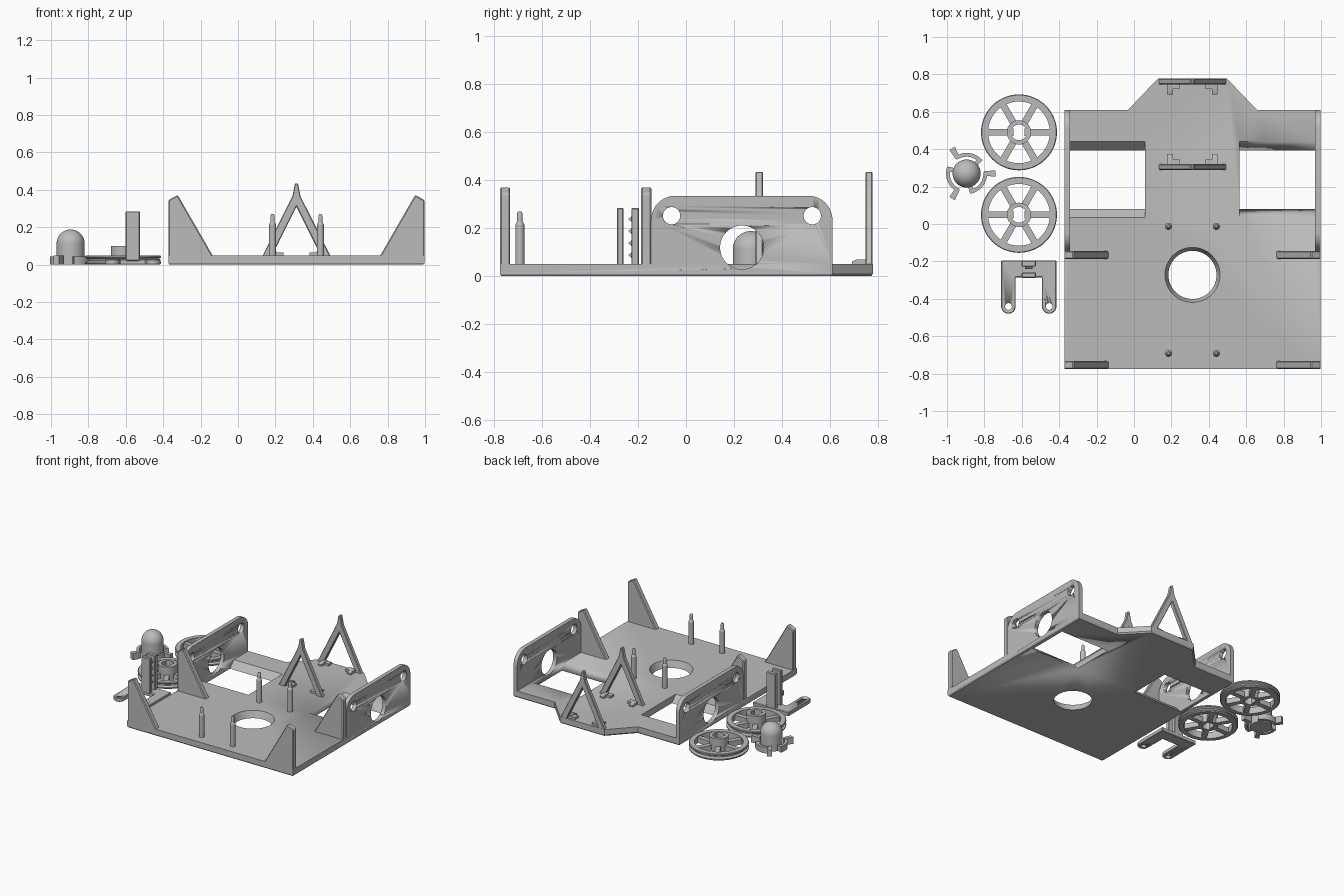
import bpy, bmesh, math
from mathutils import Matrix, Vector

if "Cube" in bpy.data.objects:
    bpy.data.objects.remove(bpy.data.objects["Cube"], do_unlink=True)

GREY = (0.5, 0.5, 0.5, 1)
grey = bpy.data.materials.new("plain_grey")
grey.use_nodes = True
grey.diffuse_color = GREY
grey.node_tree.nodes["Principled BSDF"].inputs["Base Color"].default_value = GREY

CX = 0.3125   # middle of the chassis
T = 0.05      # plate thickness


def activate(ob):
    bpy.ops.object.select_all(action='DESELECT')
    ob.select_set(True)
    bpy.context.view_layer.objects.active = ob


def finish(name, bm, matrix=None):
    bmesh.ops.remove_doubles(bm, verts=bm.verts, dist=1e-5)
    if matrix:
        bm.transform(matrix)
    bmesh.ops.recalc_face_normals(bm, faces=bm.faces)
    me = bpy.data.meshes.new(name)
    bm.to_mesh(me)
    bm.free()
    me.materials.append(grey)
    ob = bpy.data.objects.new(name, me)
    bpy.context.collection.objects.link(ob)
    activate(ob)
    bpy.ops.object.shade_smooth_by_angle(angle=math.radians(30))
    return ob


def prism(name, pts, axis, lo, hi, bevel=0, matrix=None):
    """Extrude a 2D outline along an axis."""
    place = {'x': lambda a, b, c: (c, a, b),
             'y': lambda a, b, c: (a, c, b),
             'z': lambda a, b, c: (a, b, c)}[axis]
    bm = bmesh.new()
    face = bm.faces.new([bm.verts.new(place(a, b, lo)) for a, b in pts])
    new = bmesh.ops.extrude_face_region(bm, geom=[face])['geom']
    move = Vector(place(0, 0, hi - lo))
    bmesh.ops.translate(bm, vec=move, verts=[v for v in new if isinstance(v, bmesh.types.BMVert)])
    bmesh.ops.recalc_face_normals(bm, faces=bm.faces)
    if bevel:
        bmesh.ops.bevel(bm, geom=bm.edges[:], offset=bevel, segments=1, affect='EDGES')
    return finish(name, bm, matrix)


def rect(x0, x1, y0, y1):
    return [(x0, y0), (x1, y0), (x1, y1), (x0, y1)]


def arc(cx, cy, r, a0, a1, n=10):
    steps = [math.radians(a0 + (a1 - a0) * i / n) for i in range(n + 1)]
    return [(cx + r * math.cos(a), cy + r * math.sin(a)) for a in steps]


def lathe(name, profile, x, y, closed=False, n=48):
    """Turn an (r, z) profile about a vertical axis."""
    bm = bmesh.new()
    vs = [bm.verts.new((r, 0, z)) for r, z in profile]
    es = [bm.edges.new(p) for p in zip(vs, vs[1:])]
    if closed:
        es.append(bm.edges.new((vs[-1], vs[0])))
    bmesh.ops.spin(bm, geom=vs + es, cent=(0, 0, 0), axis=(0, 0, 1),
                   angle=math.tau, steps=n)
    return finish(name, bm, Matrix.Translation((x, y, 0)))


def cut(ob, *cutters):
    for c in cutters:
        mod = ob.modifiers.new("cut", 'BOOLEAN')
        mod.operation = 'DIFFERENCE'
        mod.solver = 'EXACT'
        mod.object = c
        activate(ob)
        bpy.ops.object.modifier_apply(modifier=mod.name)
        bpy.data.objects.remove(c, do_unlink=True)


def disc(axis, a, b, r, lo, hi):
    return prism("cutter", arc(a, b, r, 0, 352.5, 47), axis, lo, hi)


# Chassis plate with a pointed rear and a chamfered underside
outline = [(-0.685, -0.775), (0.685, -0.775), (0.685, 0.61), (0.345, 0.61),
           (0.184, 0.778), (-0.184, 0.778), (-0.345, 0.61), (-0.685, 0.61)]
bm = bmesh.new()
loops = []
for inset, z in ((0.006, 0), (0, 0.01), (0, T)):
    loops.append([bm.verts.new((CX + x - math.copysign(inset, x),
                                y - math.copysign(inset, y), z)) for x, y in outline])
for low, high in zip(loops, loops[1:]):
    for i in range(len(low)):
        j = (i + 1) % len(low)
        bm.faces.new((low[i], low[j], high[j], high[i]))
bm.faces.new(loops[0])
bm.faces.new(loops[-1])
plate = finish("chassis_plate", bm)

# Tapered round opening
cut(plate, lathe("cutter", [(0, -0.01), (0.125, -0.01), (0.151, 0.06), (0, 0.06)],
                 CX, -0.272))

WINDOW = [(0.09, -0.01), (0.385, -0.01), (0.449, 0.06), (0.026, 0.06)]
CORNERS = arc(0.51, 0.235, 0.1, 0, 90) + arc(-0.045, 0.235, 0.1, 90, 180)
for s, side in ((-1, "right"), (1, "left")):
    def mx(d):
        return CX + s * d

    # Wheel windows with sloping ends
    cut(plate, prism("cutter", WINDOW, 'x', mx(0.2525), mx(0.655)))
    cut(plate, disc('x', 0.233, 0.12, 0.091, mx(0.64), mx(0.70)))

    # Side wall with axle and centre holes
    wall = prism(side + "_wall", [(-0.145, T), (0.61, T)] + CORNERS, 'x', mx(0.655), mx(0.685))
    for y, z, r in ((0.233, 0.12, 0.091), (-0.06, 0.252, 0.036), (0.526, 0.252, 0.036)):
        cut(wall, disc('x', y, z, r, mx(0.64), mx(0.70)))

    # Corner gussets
    shape = [(mx(0.685), 0.035), (mx(0.685), 0.345), (mx(0.635), 0.373), (mx(0.44), 0.035)]
    for place, y in (("front", -0.775), ("middle", -0.187)):
        prism(f"{place}_{side}_gusset", shape, 'y', y, y + 0.043, 0.006)

    # Stepped mounting posts
    for place, y in (("front", -0.692), ("middle", -0.013)):
        lathe(f"{place}_{side}_post",
              [(0, 0.04), (0.019, 0.04), (0.019, 0.215), (0.011, 0.228),
               (0.011, 0.262), (0.007, 0.27), (0, 0.27)], mx(0.128), y, n=24)

# A-shaped supports with small locating tabs
half = [(-0.185, 0.04), (-0.022, 0.365), (-0.008, 0.435)]
frame = half + [(-x, z) for x, z in reversed(half)] + [(0.135, 0.04), (0, 0.31), (-0.135, 0.04)]
for place, y, d in (("rear", 0.762, -1), ("middle", 0.305, 1)):
    prism(place + "_a_frame", [(CX + x, z) for x, z in frame], 'y', y - 0.015, y + 0.015, 0.004)
    for s, side in ((-1, "right"), (1, "left")):
        prism(f"{place}_{side}_tab",
              [(y, 0.04), (y + d * 0.07, 0.04), (y + d * 0.07, 0.062), (y + d * 0.05, 0.07), (y, 0.07)],
              'x', CX + s * 0.105, CX + s * 0.135)
        prism(f"{place}_{side}_tab_foot",
              rect(CX + s * 0.07, CX + s * 0.12, y, y + d * 0.04), 'z', 0.04, 0.066)

# Spoked wheels with a grooved rim
RIM = [(0.165, 0), (0.197, 0), (0.203, 0.006), (0.203, 0.014), (0.188, 0.022),
       (0.188, 0.03), (0.203, 0.038), (0.203, 0.046), (0.199, T), (0.165, T)]
HUB = [(0.042, 0), (0.065, 0), (0.065, 0.1), (0.042, 0.1)]
for place, y in (("rear", 0.49), ("front", 0.049)):
    x = -0.615
    lathe(place + "_wheel_rim", RIM, x, y, True, 64)
    lathe(place + "_wheel_hub", HUB, x, y, True, 32)
    for i in range(6):
        turn = Matrix.Translation((x, y, 0)) @ Matrix.Rotation(math.tau * i / 6, 4, 'Z')
        prism(f"{place}_wheel_spoke_{i + 1}", rect(0.055, 0.175, -0.018, 0.018),
              'z', 0.003, 0.042, 0, turn)
    for s, side in ((-1, "right"), (1, "left")):
        prism(f"{place}_wheel_{side}_key", rect(x + s * 0.03, x + s * 0.046, y - 0.02, y + 0.02),
              'z', 0.002, 0.098)

# Domed caster with three hooked clips
BX, BY = -0.895, 0.27
lathe("caster_dome", [(0, 0), (0.075, 0)] + arc(0, 0.113, 0.075, 0, 90, 14), BX, BY)
for i in range(3):
    turn = Matrix.Translation((BX, BY, 0)) @ Matrix.Rotation(math.tau * i / 3, 4, 'Z')
    ring = arc(0, 0, 0.11, -80, 5, 14) + arc(0, 0, 0.09, 5, -80, 14)
    prism(f"caster_clip_{i + 1}", ring, 'z', 0, 0.045, 0, turn)
    prism(f"caster_arm_{i + 1}", [(0.095, -0.012), (0.155, -0.017), (0.155, 0.017), (0.095, 0.012)],
          'z', 0, 0.05, 0, turn)
    spur = turn @ Matrix.Rotation(math.radians(-74), 4, 'Z')
    prism(f"caster_spur_{i + 1}", rect(0.065, 0.1, -0.012, 0.012), 'z', 0.002, 0.043, 0, spur)

# Fork bracket with two upright clamp plates
FX = -0.5625
fork = [(FX - 0.148, -0.195)] + arc(FX - 0.109, -0.441, 0.039, 180, 360) + \
       [(FX - 0.07, -0.285), (FX + 0.07, -0.285)] + \
       arc(FX + 0.109, -0.441, 0.039, 180, 360) + [(FX + 0.148, -0.195)]
bracket = prism("fork_bracket", fork, 'z', 0, 0.03, 0.004)
for s in (-1, 1):
    cut(bracket, disc('z', FX + s * 0.109, -0.441, 0.018, -0.01, 0.04))
for place, y0, y1 in (("front", -0.288, -0.26), ("rear", -0.228, -0.196)):
    prism(place + "_clamp_plate", rect(FX - 0.038, FX + 0.038, y0, y1), 'z', 0.02, 0.285, 0.004)
for i in range(4):
    z = 0.075 + 0.05 * i
    prism(f"clamp_tooth_{i + 1}", [(-0.226, z), (-0.24, z + 0.013), (-0.226, z + 0.026)],
          'x', FX - 0.02, FX + 0.02)
